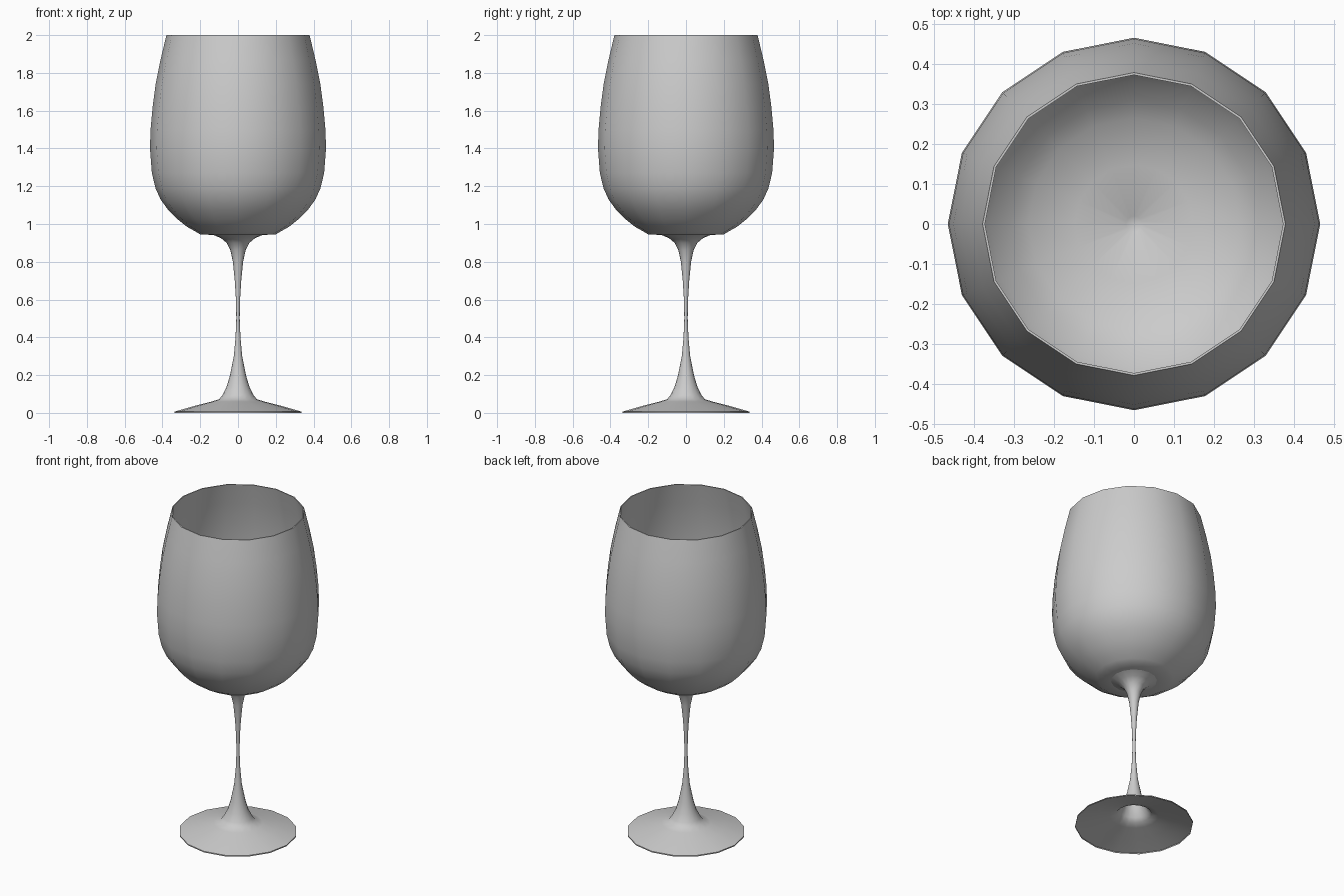
import bpy, bmesh, math

SIDES = 16


def lathe(name, profile, inward=False):
    """Revolve (radius, height) points around z; radius 0 closes to a point."""
    bm = bmesh.new()
    rings = []
    for r, z in profile:
        if r == 0:
            rings.append([bm.verts.new((0, 0, z))] * SIDES)
        else:
            rings.append([bm.verts.new((r * math.cos(math.tau * i / SIDES),
                                        r * math.sin(math.tau * i / SIDES), z))
                          for i in range(SIDES)])
    for a, b in zip(rings, rings[1:]):
        for i in range(SIDES):
            j = (i + 1) % SIDES
            corners = list(dict.fromkeys([a[i], a[j], b[j], b[i]]))
            bm.faces.new(corners)
    mesh = bpy.data.meshes.new(name)
    bm.to_mesh(mesh)
    bm.free()
    obj = bpy.data.objects.new(name, mesh)
    bpy.context.collection.objects.link(obj)
    bpy.ops.object.select_all(action='DESELECT')
    obj.select_set(True)
    bpy.context.view_layer.objects.active = obj
    bpy.ops.object.shade_smooth_by_angle(angle=math.radians(40))
    return obj


# Hollow foot and slender flared stem, open underneath
lathe("foot_and_stem", [
    (0.335, 0.0), (0.335, 0.007), (0.22, 0.04), (0.14, 0.06), (0.10, 0.072),
    (0.082, 0.095), (0.06, 0.14), (0.042, 0.20), (0.022, 0.30), (0.013, 0.40),
    (0.009, 0.50), (0.011, 0.60), (0.017, 0.70), (0.027, 0.80), (0.04, 0.86),
    (0.06, 0.90), (0.09, 0.925), (0.13, 0.942)])

# Bowl: outer wall up to the rim, then the thin inner wall down to the floor
lathe("bowl", [
    (0.13, 0.942), (0.20, 0.945), (0.225, 0.96), (0.27, 0.985), (0.32, 1.025),
    (0.37, 1.075), (0.41, 1.13), (0.437, 1.19), (0.456, 1.27), (0.466, 1.40),
    (0.463, 1.50), (0.452, 1.62), (0.436, 1.74), (0.41, 1.87), (0.379, 2.0),
    (0.373, 2.0), (0.404, 1.87), (0.43, 1.74), (0.446, 1.62), (0.457, 1.50),
    (0.460, 1.40), (0.45, 1.275), (0.43, 1.195), (0.40, 1.13), (0.36, 1.078),
    (0.31, 1.03), (0.265, 0.998), (0.148, 0.956), (0.02, 0.95), (0, 0.935)])
